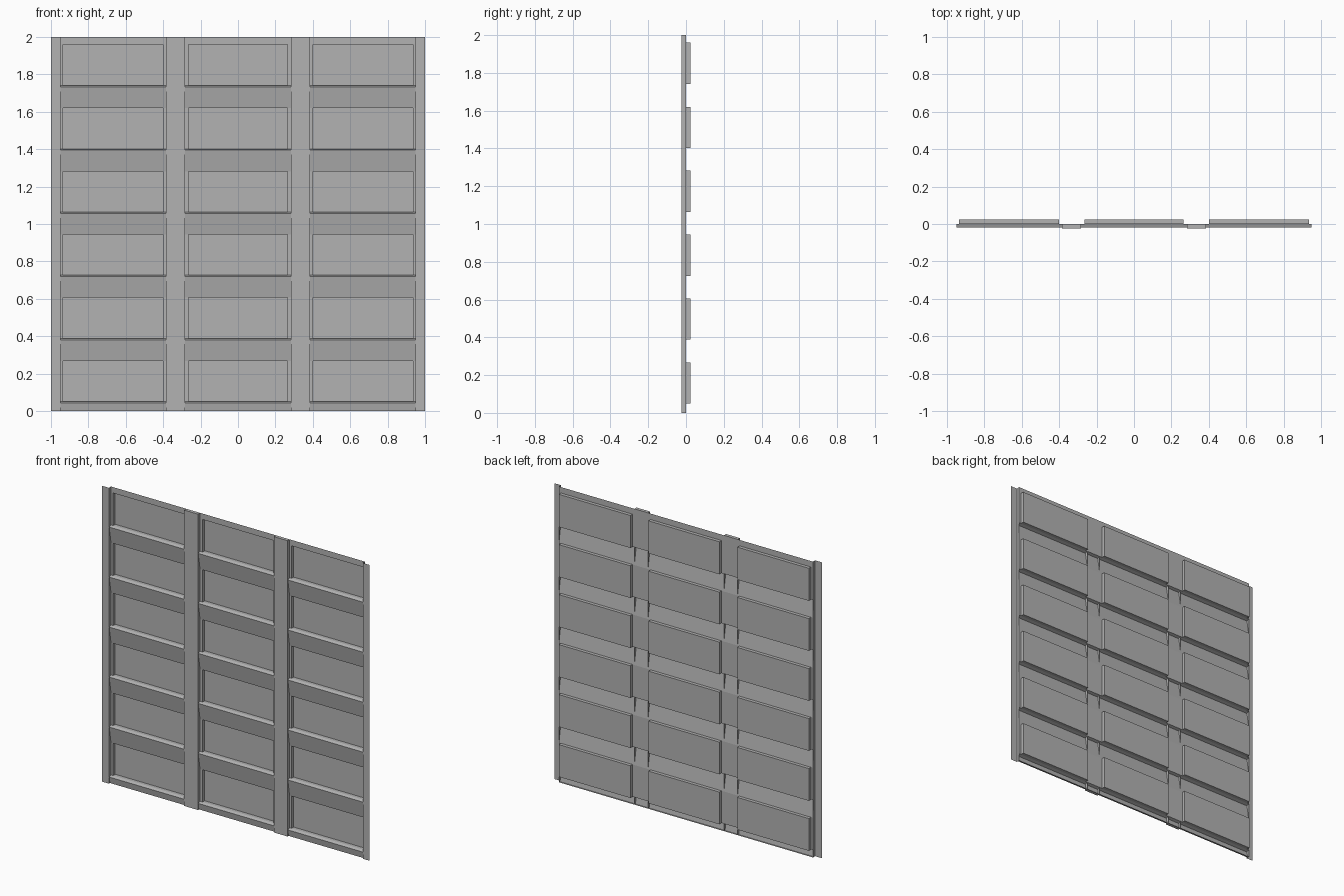
import bpy
import bmesh

cube = bpy.data.objects.get("Cube")
if cube:
    bpy.data.objects.remove(cube)

grey = bpy.data.materials.new("plain grey")
grey.use_nodes = True
COLOUR = (0.45, 0.45, 0.45, 1)
grey.diffuse_color = COLOUR
grey.node_tree.nodes["Principled BSDF"].inputs["Base Color"].default_value = COLOUR

FRONT, MID, BACK = -0.023, 0.0, 0.023     # depth of posts, sheet and pans
LIP = -0.019                              # depth of the rib lips
EDGE, TOP, RAIL = 0.95, 2.0, 1.96
PITCH, RIB, SILL = 0.338, 0.113, 0.007
lips = [0.043 + PITCH * i for i in range(6)]
bays = [(-0.935, -0.4), (-0.265, 0.265), (0.4, 0.935)]


def sweep(bm, profile, axis, a, b, caps=False):
    """Sweep an open profile of (y, z) along x, or of (x, y) along z."""
    def place(p, t):
        return (t, p[0], p[1]) if axis == "x" else (p[0], p[1], t)
    start = [bm.verts.new(place(p, a)) for p in profile]
    end = [bm.verts.new(place(p, b)) for p in profile]
    for i in range(len(profile) - 1):
        if axis == "x":
            bm.faces.new((start[i], start[i + 1], end[i + 1], end[i]))
        else:
            bm.faces.new((start[i], start[i + 1], end[i + 1], end[i]))
    if caps:
        bm.faces.new(start[::-1])
        bm.faces.new(end)


def finish(bm, name):
    bmesh.ops.remove_doubles(bm, verts=bm.verts, dist=0.0001)
    mesh = bpy.data.meshes.new(name)
    bm.to_mesh(mesh)
    bm.free()
    mesh.materials.append(grey)
    bpy.context.collection.objects.link(bpy.data.objects.new(name, mesh))


# Full-width horizontal ribs: a sill, a lip and a face leaning back below it
for n, z in enumerate(lips):
    bm = bmesh.new()
    low = max(z - RIB, 0)
    foot = MID + LIP * (1 - (z - low) / RIB)
    profile = [(MID, z + SILL), (LIP, z), (foot, low)]
    if n == 0:
        profile.append((MID, low))
    sweep(bm, profile, "x", -EDGE, EDGE, caps=True)
    finish(bm, f"rib_{n + 1}")

# Rows between ribs: recessed pans with flat margins beside them
margins = [(-EDGE, bays[0][0]), (bays[0][1], bays[1][0]),
           (bays[1][1], bays[2][0]), (bays[2][1], EDGE)]
for n, z in enumerate(lips):
    low = z + SILL
    high = lips[n + 1] - RIB if n < 5 else RAIL
    bm = bmesh.new()
    for a, b in margins:
        sweep(bm, [(MID, high), (MID, low)], "x", a, b)
    for a, b in bays:
        sweep(bm, [(MID, high), (BACK, high), (BACK, low), (MID, low)], "x", a, b)
        sweep(bm, [(a, MID), (a, BACK)], "z", low, high)
        sweep(bm, [(b, BACK), (b, MID)], "z", low, high)
    finish(bm, f"panel_row_{n + 1}")

# Top rail
bm = bmesh.new()
sweep(bm, [(MID, TOP), (MID, RAIL)], "x", -EDGE, EDGE)
finish(bm, "top_rail")

# Posts between bays
for side, name in ((-1, "right_post"), (1, "left_post")):
    a, b = sorted((side * 0.284, side * 0.386))
    bm = bmesh.new()
    sweep(bm, [(a, MID), (a, FRONT), (b, FRONT), (b, MID)], "z", 0, TOP, caps=True)
    finish(bm, name)

# Thin side flanges standing forward of the sheet
for name, profile in (
        ("right_flange", [(-1, FRONT), (-EDGE, FRONT), (-EDGE, MID)]),
        ("left_flange", [(EDGE, MID), (EDGE, FRONT), (1, FRONT)])):
    bm = bmesh.new()
    sweep(bm, profile, "z", 0, TOP)
    finish(bm, name)
